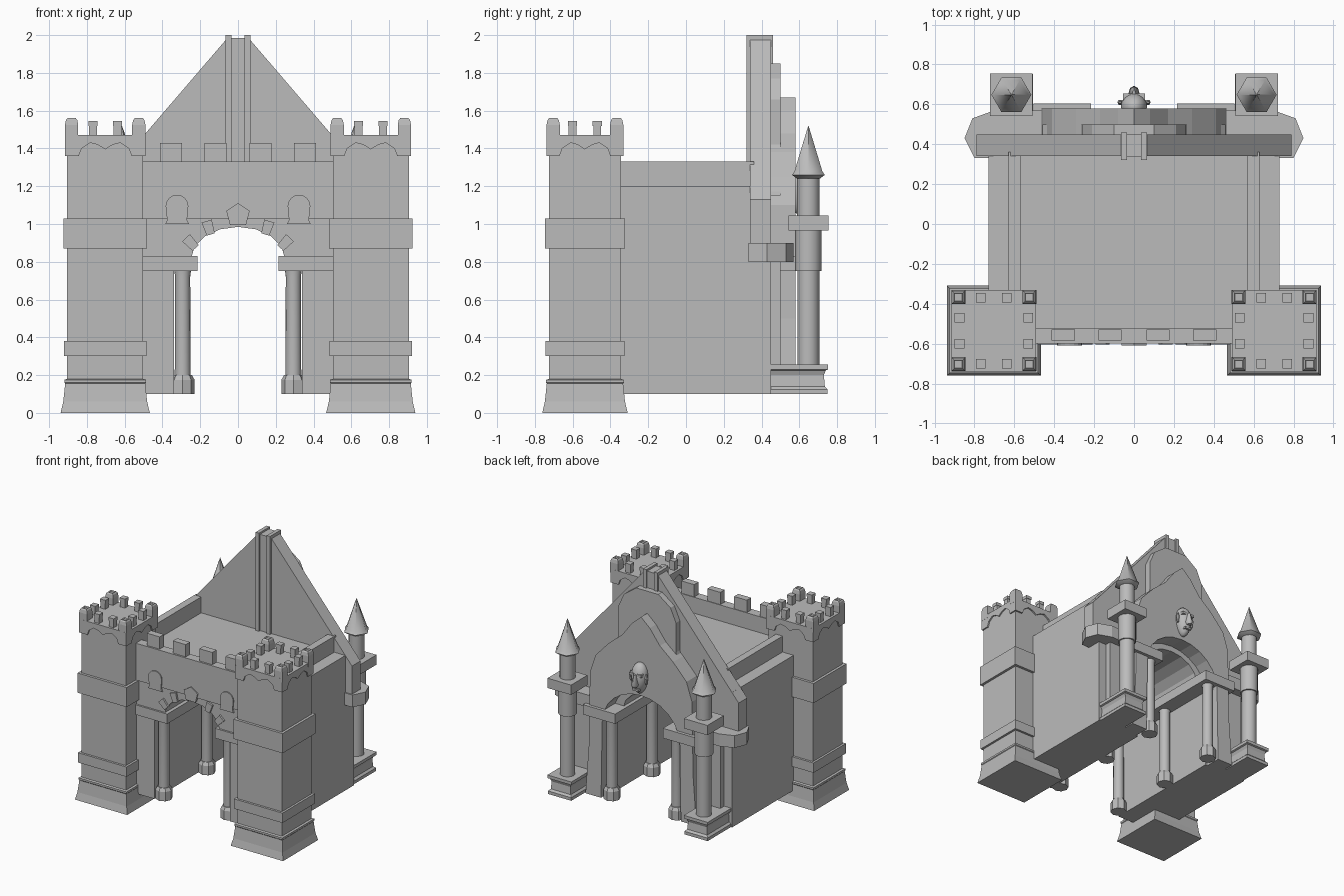
import bpy, bmesh, math
from mathutils import Vector, Matrix

cube = bpy.data.objects.get("Cube")
if cube:
    bpy.data.objects.remove(cube)

stone = bpy.data.materials.new("grey_stone")
stone.use_nodes = True
GREY = (0.5, 0.5, 0.5, 1)
stone.diffuse_color = GREY
stone.node_tree.nodes["Principled BSDF"].inputs["Base Color"].default_value = GREY


def finish(name, bm, smooth=0):
    bmesh.ops.recalc_face_normals(bm, faces=bm.faces)
    mesh = bpy.data.meshes.new(name)
    bm.to_mesh(mesh)
    bm.free()
    mesh.materials.append(stone)
    ob = bpy.data.objects.new(name, mesh)
    bpy.context.collection.objects.link(ob)
    if smooth:
        bpy.ops.object.select_all(action='DESELECT')
        ob.select_set(True)
        bpy.context.view_layer.objects.active = ob
        bpy.ops.object.shade_smooth_by_angle(angle=math.radians(smooth))
    return ob


def box(name, x0, x1, y0, y1, z0, z1):
    bm = bmesh.new()
    bmesh.ops.create_cube(bm, size=1)
    for v in bm.verts:
        v.co = ((x0 + x1) / 2 + v.co.x * (x1 - x0),
                (y0 + y1) / 2 + v.co.y * (y1 - y0),
                (z0 + z1) / 2 + v.co.z * (z1 - z0))
    return finish(name, bm)


def prism(name, pts, depth, place):
    """Extrude a flat outline; place maps (u, v, depth) to a position."""
    bm = bmesh.new()
    face = bm.faces.new([bm.verts.new(place(u, v, depth[0])) for u, v in pts])
    ext = bmesh.ops.extrude_face_region(bm, geom=[face])
    shift = Vector(place(0, 0, depth[1])) - Vector(place(0, 0, depth[0]))
    bmesh.ops.translate(bm, vec=shift, verts=[g for g in ext["geom"] if isinstance(g, bmesh.types.BMVert)])
    return finish(name, bm)


def slab(name, pts, y0, y1):
    return prism(name, pts, (y0, y1), lambda u, v, d: (u, d, v))


def stack(name, cx, cy, profile, sides=4, y_trim=0.0, smooth=0):
    """Loft (half width, z) rings; four sides gives a square tower."""
    bm = bmesh.new()
    turn = math.pi / 4 if sides == 4 else 0
    k = math.sqrt(2) if sides == 4 else 1
    rings = []
    for r, z in profile:
        ring = []
        for i in range(sides):
            a = turn + math.tau * i / sides
            dx, dy = k * math.cos(a), k * math.sin(a)
            ring.append(bm.verts.new((cx + r * dx, cy + (r + y_trim) * dy, z)))
        rings.append(ring)
    for lo, hi in zip(rings, rings[1:]):
        for i in range(sides):
            j = (i + 1) % sides
            bm.faces.new((lo[i], lo[j], hi[j], hi[i]))
    bm.faces.new(rings[0])
    bm.faces.new(rings[-1])
    return finish(name, bm, smooth)


def mirrored(half):
    """Mirror a right-hand outline running from bottom to top or inverse."""
    return half + [(-x, z) for x, z in reversed(half) if x > 0]


def arch(half, spring, top, steps=8):
    """Arch points from +x over the crown to -x."""
    return [(half * math.cos(math.pi * i / steps),
             spring + (top - spring) * math.sin(math.pi * i / steps)) for i in range(steps + 1)]


# Gatehouse body with vaulted passage
slab("gatehouse_body",
     [(-0.34, 0.1), (-0.73, 0.1), (-0.73, 1.2), (0.73, 1.2), (0.73, 0.1), (0.34, 0.1), (0.34, 0.8)]
     + arch(0.25, 0.81, 0.985) + [(-0.34, 0.8)], -0.59, 0.45)
slab("front_upper_band", [(-0.52, 1.03), (0.52, 1.03), (0.52, 1.2), (-0.52, 1.2)], -0.6, -0.58)
box("front_parapet", -0.52, 0.52, -0.6, -0.525, 1.2, 1.33)
for x in (-0.355, -0.12, 0.12, 0.355):
    box("front_merlon", x - 0.058, x + 0.058, -0.585, -0.53, 1.33, 1.43)

# Voussoirs and keystone over the front arch
slab("keystone", [(0, 1.11), (0.062, 1.07), (0.042, 0.995), (-0.042, 0.995), (-0.062, 1.07)], -0.61, -0.58)
for s in (-1, 1):
    for x, z, tilt in ((0.155, 0.98, 0.3), (0.25, 0.9, 0.75)):
        corners = [(-0.022, -0.037), (0.022, -0.037), (0.028, 0.037), (-0.028, 0.037)]
        rot = Matrix.Rotation(-tilt, 2)
        pts = [Vector((x, z)) + rot @ Vector(c) for c in corners]
        slab("voussoir", [(s * p.x, p.y) for p in pts], -0.605, -0.58)

# Back gable with its layered arches
slab("back_gable", [(-0.79, 0.9), (-0.79, 1.13), (-0.06, 1.98), (0.06, 1.98), (0.79, 1.13), (0.79, 0.9)]
     + arch(0.25, 0.9, 0.99), 0.34, 0.45)
slab("gable_round_panel", mirrored([(0.46, 1.15), (0.3, 1.3), (0.26, 1.42), (0.26, 1.66),
                                    (0.21, 1.77), (0.1, 1.85)]), 0.44, 0.5)
slab("back_portal", [(-0.36, 0.1), (-0.5, 0.1), (-0.47, 0.5), (-0.46, 1.1), (-0.41, 1.25), (-0.29, 1.38),
                     (-0.17, 1.48), (-0.08, 1.6), (0, 1.67), (0.08, 1.6), (0.17, 1.48), (0.29, 1.38),
                     (0.41, 1.25), (0.46, 1.1), (0.47, 0.5), (0.5, 0.1), (0.36, 0.1)]
     + arch(0.35, 0.72, 1.03, 12), 0.44, 0.58)
box("gable_crest_core", -0.04, 0.04, 0.335, 0.45, 1.2, 1.985)
for s in (-1, 1):
    box("gable_crest_rib", s * 0.035, s * 0.065, 0.32, 0.46, 1.2, 2.0)

# Carved mask above the back arch
bm = bmesh.new()
bmesh.ops.create_uvsphere(bm, u_segments=16, v_segments=10, radius=1)
for v in bm.verts:
    taper = 0.065 + 0.012 * v.co.z
    v.co = (v.co.x * taper, 0.59 + v.co.y * 0.07, 1.18 + v.co.z * 0.125)
finish("mask_head", bm, 60)
stack("mask_nose", 0, 0.655, [(0.018, 1.13), (0.028, 1.15), (0.008, 1.23)], 8, 0.01, 60)
box("mask_mouth", -0.03, 0.03, 0.62, 0.655, 1.095, 1.11)
for s in (-1, 1):
    box("mask_brow", s * 0.015, s * 0.055, 0.62, 0.655, 1.215, 1.235)
    stack("mask_ear", s * 0.07, 0.61, [(0.008, 1.15), (0.014, 1.2), (0.006, 1.23)], 6)

CROWN_EDGE = [(-0.212, 1.47), (-0.212, 1.36), (-0.14, 1.36), (-0.125, 1.4), (-0.08, 1.43), (-0.04, 1.42),
              (0, 1.395), (0.04, 1.42), (0.08, 1.43), (0.125, 1.4), (0.14, 1.36), (0.212, 1.36), (0.212, 1.47)]

for s in (-1, 1):
    # Side parapets
    box("side_parapet", s * 0.57, s * 0.63, -0.4, 0.36, 1.19, 1.33)

    # Arched niche plates on the front
    slab("front_niche", [(s * 0.385, 1.0), (s * 0.375, 1.02)]
         + [(s * 0.323 + s * 0.06 * math.cos(a), 1.095 + 0.06 * math.sin(a))
            for a in [math.pi * i / 8 for i in range(9)]]
         + [(s * 0.27, 1.02), (s * 0.26, 1.0)], -0.609, -0.595)

    # Passage imposts and their columns
    box("passage_impost", s * 0.215, s * 0.505, -0.605, 0.605, 0.75, 0.83)
    for y in (-0.535, 0.02, 0.535):
        stack("passage_column", s * 0.293, y, [(0.042, 0.19), (0.04, 0.72), (0.045, 0.76)], 16, 0, 40)
        stack("column_foot", s * 0.293, y, [(0.063, 0.1), (0.063, 0.175), (0.05, 0.2)], 8)

    # Front towers
    tx, ty = s * 0.703, -0.535
    stack("tower", tx, ty, [(0.236, 0), (0.222, 0.06), (0.212, 0.155), (0.216, 0.16), (0.216, 0.175),
                            (0.201, 0.18), (0.201, 1.47)], 4, -0.01)
    stack("tower_lower_band", tx, ty, [(0.219, 0.3), (0.219, 0.38)], 4, -0.01)
    stack("tower_middle_band", tx, ty, [(0.222, 0.87), (0.222, 1.03)], 4, -0.01)

    # Scalloped crown on each tower face
    for q in range(4):
        c, n = round(math.cos(q * math.pi / 2)), round(math.sin(q * math.pi / 2))
        prism("tower_crown", CROWN_EDGE, (0.19, 0.212),
              lambda u, v, d: (tx + c * u - n * d, ty + (n * u + c * d) * 0.96, v))
        # Small merlons, two per side
        for u in (-0.065, 0.065):
            mx, my = tx + c * u - n * 0.172, ty + (n * u + c * 0.165)
            stack("tower_merlon", mx, my, [(0.021, 1.46), (0.021, 1.52), (0.024, 1.52), (0.024, 1.545)])
        # Corner turret
        gx, gy = (c - n), (n + c)
        stack("tower_corner_merlon", tx + gx * 0.178, ty + gy * 0.168,
              [(0.035, 1.44), (0.035, 1.525), (0.03, 1.55), (0.022, 1.56), (0.018, 1.55)])

    # Octagonal shoulder under each gable end
    prism("gable_shoulder", [(s * x, y) for x, y in ((0.45, 0.33), (0.8, 0.33), (0.85, 0.43), (0.81, 0.53),
                                                     (0.7, 0.57), (0.45, 0.57))],
          (0.8, 0.9), lambda u, v, d: (u, v, d))
    box("back_pier", s * 0.48, s * 0.66, 0.44, 0.5, 0.1, 0.82)

    # Back columns with pinnacles
    px, py = s * 0.615, 0.648
    stack("back_plinth", px, 0.59, [(0.105, 0.1), (0.105, 0.125), (0.09, 0.14), (0.085, 0.2), (0.095, 0.225),
                                    (0.108, 0.23), (0.108, 0.255)], 4, 0.055)
    stack("back_column", px, py, [(0.058, 0.25), (0.058, 0.75)], 16, 0, 40)
    stack("back_column_collar", px, py, [(0.07, 0.75), (0.07, 0.97)], 12, 0, 40)
    stack("back_capital", px, py, [(0.106, 0.965), (0.106, 1.045)])
    stack("pinnacle_shaft", px, py, [(0.06, 1.04), (0.06, 1.26)], 12, 0, 40)
    stack("pinnacle_cone", px, py, [(0.07, 1.24), (0.1, 1.26), (0.085, 1.28), (0.001, 1.52)], 6, 0, 65)
